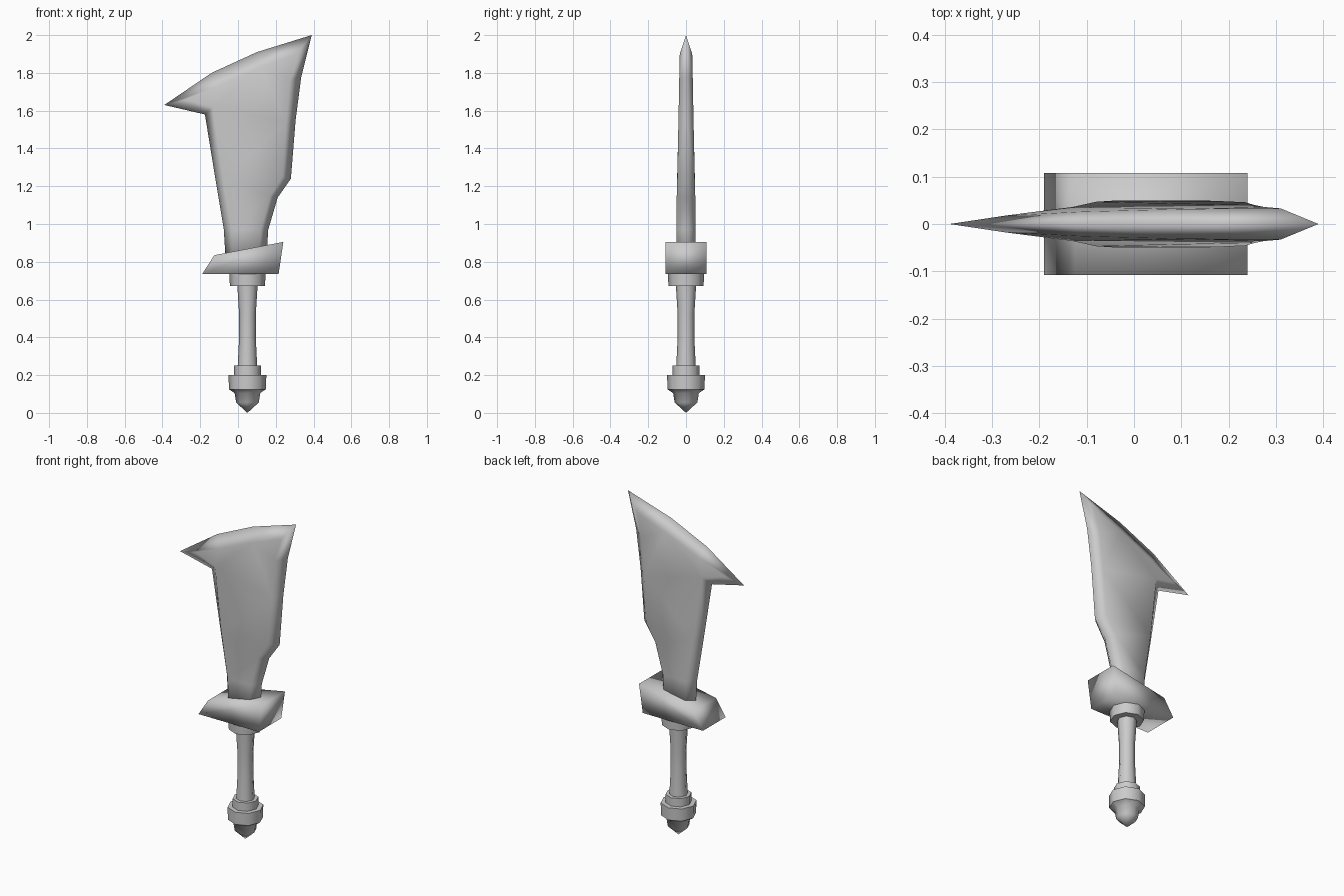
import bpy, bmesh, math

cube = bpy.data.objects.get("Cube")
if cube:
    bpy.data.objects.remove(cube)

AXIS_X = 0.05
SIDES = 8

grey = bpy.data.materials.new("plain grey")
grey.use_nodes = True
grey.diffuse_color = (0.6, 0.6, 0.6, 1)
grey.node_tree.nodes["Principled BSDF"].inputs["Base Color"].default_value = (0.6, 0.6, 0.6, 1)


def finish(bm, name, angle=None):
    """Turn a bmesh into a shaded object; no angle means smooth everywhere."""
    bmesh.ops.recalc_face_normals(bm, faces=bm.faces)
    mesh = bpy.data.meshes.new(name)
    bm.to_mesh(mesh)
    bm.free()
    mesh.materials.append(grey)
    obj = bpy.data.objects.new(name, mesh)
    bpy.context.collection.objects.link(obj)
    bpy.ops.object.select_all(action='DESELECT')
    obj.select_set(True)
    bpy.context.view_layer.objects.active = obj
    if angle is None:
        bpy.ops.object.shade_smooth()
    else:
        bpy.ops.object.shade_smooth_by_angle(angle=math.radians(angle))
    return obj


def lathe(name, profile):
    """Spin (radius, height) pairs round the handle axis and cap the ends."""
    bm = bmesh.new()
    rings = []
    for r, z in profile:
        rings.append([bm.verts.new((AXIS_X + r * math.cos(a), r * math.sin(a), z))
                      for a in (math.tau * i / SIDES for i in range(SIDES))])
    for low, high in zip(rings, rings[1:]):
        for i in range(SIDES):
            j = (i + 1) % SIDES
            bm.faces.new((low[i], low[j], high[j], high[i]))
    bm.faces.new(rings[0])
    bm.faces.new(rings[-1])
    bmesh.ops.remove_doubles(bm, verts=bm.verts, dist=0.0005)
    return finish(bm, name, 50)


# Handle parts
lathe("pommel", [(0, 0), (0.06, 0.055), (0.068, 0.105), (0.098, 0.125), (0.1, 0.2), (0.06, 0.2)])
lathe("pommel_collar", [(0.072, 0.19), (0.072, 0.25), (0.04, 0.25)])
lathe("grip", [(0.052, 0.24), (0.044, 0.4), (0.044, 0.52), (0.054, 0.68)])
lathe("guard_collar", [(0.05, 0.672), (0.093, 0.672), (0.096, 0.74), (0.05, 0.74)])

# Slanted guard block
bm = bmesh.new()
front, back = [[bm.verts.new((x, y, z)) for x, z in
                ((-0.19, 0.735), (0.215, 0.735), (0.24, 0.905), (-0.125, 0.835))]
               for y in (-0.108, 0.108)]
bm.faces.new(front)
bm.faces.new(back)
for i in range(4):
    j = (i + 1) % 4
    bm.faces.new((front[i], front[j], back[j], back[i]))
finish(bm, "guard")

# Blade: cutting edge (x, z), then the raised face (x, z, half thickness)
OUTLINE = [
    ((-0.065, 0.8), (-0.03, 0.8, 0.05)),
    ((-0.075, 0.97), (-0.035, 0.97, 0.05)),
    ((-0.12, 1.24), (-0.08, 1.24, 0.047)),
    ((-0.175, 1.58), (-0.13, 1.62, 0.036)),
    ((-0.39, 1.63), (-0.27, 1.66, 0.018)),
    ((-0.14, 1.8), (-0.11, 1.73, 0.026)),
    ((0.1, 1.91), (0.12, 1.83, 0.032)),
    ((0.39, 2.0), (0.31, 1.9, 0.033)),
    ((0.335, 1.78), (0.275, 1.76, 0.036)),
    ((0.305, 1.55), (0.255, 1.54, 0.04)),
    ((0.28, 1.24), (0.235, 1.25, 0.046)),
    ((0.21, 1.14), (0.17, 1.15, 0.049)),
    ((0.16, 0.97), (0.12, 0.97, 0.05)),
    ((0.15, 0.8), (0.11, 0.8, 0.05)),
]
FLATS = [(0, 1, 12, 13), (1, 2, 11, 12), (2, 10, 11), (2, 3, 9, 10),
         (3, 4, 5), (3, 5, 6, 9), (6, 8, 9), (6, 7, 8)]
bm = bmesh.new()
edge = [bm.verts.new((x, 0, z)) for (x, z), _ in OUTLINE]
for side in (-1, 1):
    face = [bm.verts.new((x, side * t, z)) for _, (x, z, t) in OUTLINE]
    for flat in FLATS:
        bm.faces.new([face[i] for i in flat])
    for i in range(len(edge)):
        j = (i + 1) % len(edge)
        bm.faces.new((edge[i], edge[j], face[j], face[i]))
finish(bm, "blade")
